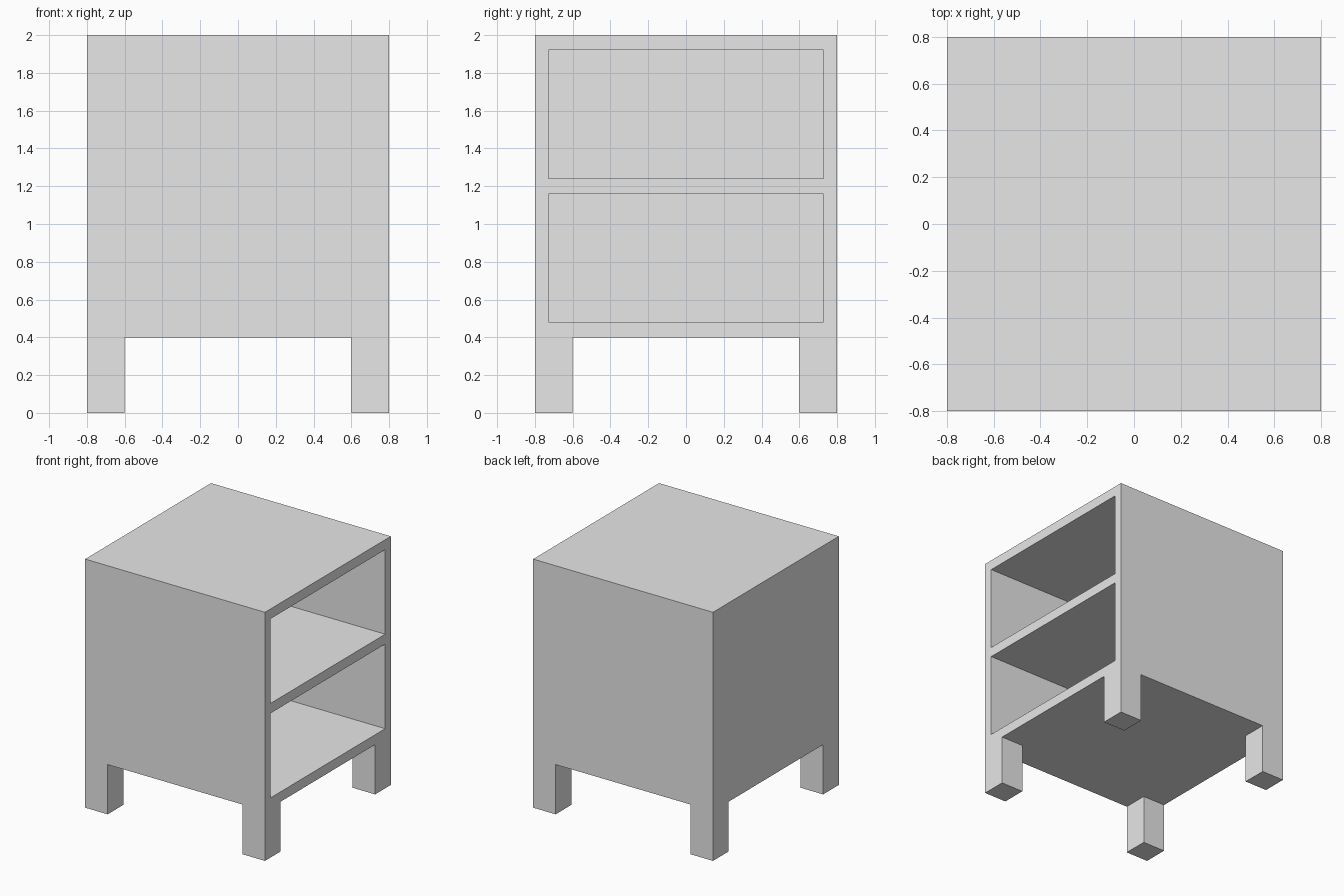
import bpy
from mathutils import Vector

cube = bpy.data.objects.get("Cube")
if cube:
    bpy.data.objects.remove(cube, do_unlink=True)

HALF = 0.8        # half width and depth of the cabinet
BASE = 0.4        # underside of the cabinet body
TOP = 2.0
LEG = 0.2         # leg thickness
BOARD = 0.08      # board thickness
SIDE = 0.072      # front and back panel thickness

grey = bpy.data.materials.new("plain grey")
grey.use_nodes = True
grey.diffuse_color = (0.8, 0.8, 0.8, 1)
grey.node_tree.nodes["Principled BSDF"].inputs["Base Color"].default_value = (0.8, 0.8, 0.8, 1)


def box(name, low, high):
    """Box between two opposite corners."""
    low, high = Vector(low), Vector(high)
    bpy.ops.mesh.primitive_cube_add(size=1, location=(low + high) / 2)
    obj = bpy.context.object
    obj.name = name
    obj.scale = high - low
    bpy.ops.object.transform_apply(location=False, rotation=False, scale=True)
    obj.data.materials.append(grey)
    return obj


# Cabinet body, hollowed by two compartments open to the +x side
body = box("cabinet_body", (-HALF, -HALF, BASE), (HALF, HALF, TOP))
shelf_mid = (BASE + TOP) / 2
inner = HALF - SIDE
for name, bottom, top in (
    ("lower", BASE + BOARD, shelf_mid - BOARD / 2),
    ("upper", shelf_mid + BOARD / 2, TOP - BOARD),
):
    cutter = box(name + "_compartment_cutter",
                 (-HALF + BOARD, -inner, bottom), (HALF + 0.1, inner, top))
    cutter.hide_render = True
    cutter.hide_set(True)
    cut = body.modifiers.new(name + "_compartment", 'BOOLEAN')
    cut.operation = 'DIFFERENCE'
    cut.solver = 'EXACT'
    cut.object = cutter

# Apply the cuts and drop the cutters
bpy.ops.object.select_all(action='DESELECT')
bpy.context.view_layer.objects.active = body
body.select_set(True)
for cut in list(body.modifiers):
    cutter = cut.object
    bpy.ops.object.modifier_apply(modifier=cut.name)
    bpy.data.objects.remove(cutter, do_unlink=True)

# Four square legs flush with the corners
near = HALF - LEG
for x_name, sx in (("left", 1), ("right", -1)):
    for y_name, sy in (("front", -1), ("back", 1)):
        centre = Vector((sx, sy, 0)) * (HALF - LEG / 2)
        reach = Vector((LEG / 2, LEG / 2, 0))
        box(f"{y_name}_{x_name}_leg", centre - reach,
            centre + reach + Vector((0, 0, BASE)))
